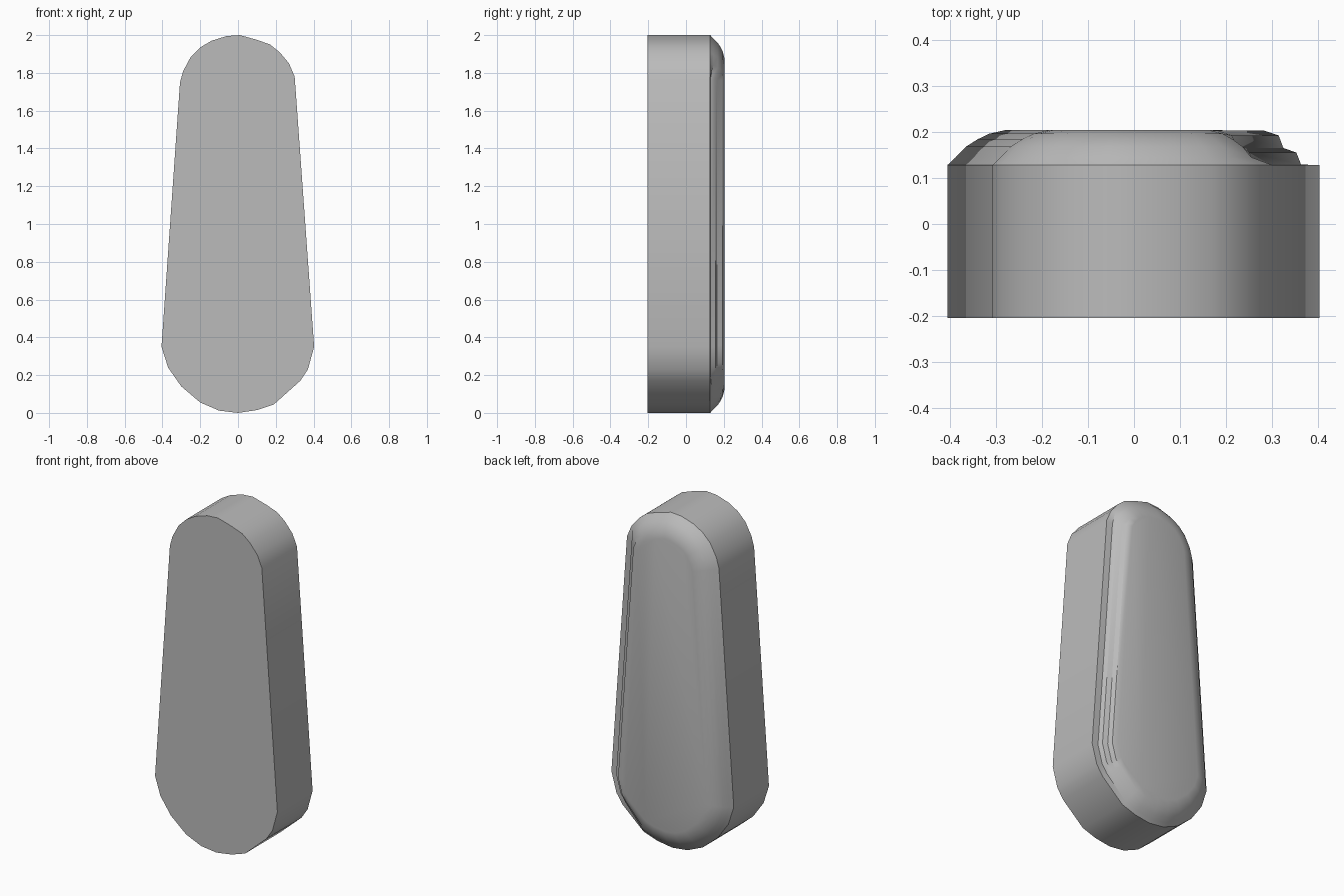
import bpy
import bmesh
from mathutils import Vector

cube = bpy.data.objects.get("Cube")
if cube:
    bpy.data.objects.remove(cube, do_unlink=True)

# Plain grey material
grey = bpy.data.materials.new("plain_grey")
grey.use_nodes = True
colour = (0.5, 0.5, 0.5, 1)
grey.diffuse_color = colour
grey.node_tree.nodes["Principled BSDF"].inputs["Base Color"].default_value = colour

# Tapered outline (x, z), counter-clockwise from the bottom
outline = [Vector(p) for p in (
    (0, 0), (0.1, 0.015), (0.19, 0.045), (0.33, 0.17), (0.37, 0.23), (0.403, 0.35),
    (0.3, 1.78), (0.27, 1.85), (0.22, 1.91), (0.17, 1.95), (0.1, 1.975), (0.01, 2),
    (-0.06, 1.995), (-0.14, 1.97), (-0.2, 1.935), (-0.25, 1.885), (-0.29, 1.81), (-0.307, 1.75),
    (-0.405, 0.35), (-0.37, 0.24), (-0.3, 0.14), (-0.2, 0.055), (-0.1, 0.012))]

# Back edge sections as (inset, y): a round edge, and a stepped one for the left side
round_edge = [(0, 0.128), (0.018, 0.145), (0.04, 0.168), (0.065, 0.184), (0.09, 0.196), (0.125, 0.204)]
stepped_edge = [(0, 0.128), (0.04, 0.129), (0.05, 0.155), (0.078, 0.165), (0.088, 0.192), (0.12, 0.203)]


def inset_point(i, distance):
    """Move outline point i inwards, keeping the offset edges parallel."""
    before, here, after = outline[i - 1], outline[i], outline[(i + 1) % len(outline)]
    a, b = (here - before).normalized(), (after - here).normalized()
    n1, n2 = Vector((-a.y, a.x)), Vector((-b.y, b.x))
    return here + (n1 + n2) * distance / (1 + n1.dot(n2))


def add_ring(bm, step):
    ring = []
    for i, point in enumerate(outline):
        distance, y = (stepped_edge if point.x > 0.29 else round_edge)[step]
        p = inset_point(i, distance)
        ring.append(bm.verts.new((p.x, y, p.y)))
    return ring


# Body: straight wall, shaped back edge, flat front and back
bm = bmesh.new()
rings = [[bm.verts.new((p.x, -0.204, p.y)) for p in outline]]
rings += [add_ring(bm, step) for step in range(len(round_edge))]
for low, high in zip(rings, rings[1:]):
    for i in range(len(outline)):
        j = (i + 1) % len(outline)
        bm.faces.new((low[i], low[j], high[j], high[i]))
bm.faces.new(rings[0])
bm.faces.new(rings[-1])
bmesh.ops.recalc_face_normals(bm, faces=bm.faces)

mesh = bpy.data.meshes.new("tapered_body")
bm.to_mesh(mesh)
bm.free()
mesh.materials.append(grey)
body = bpy.data.objects.new("tapered_body", mesh)
bpy.context.collection.objects.link(body)

# Smooth shading with sharp rims
bpy.ops.object.select_all(action="DESELECT")
body.select_set(True)
bpy.context.view_layer.objects.active = body
bpy.ops.object.shade_smooth_by_angle(angle=0.6)
